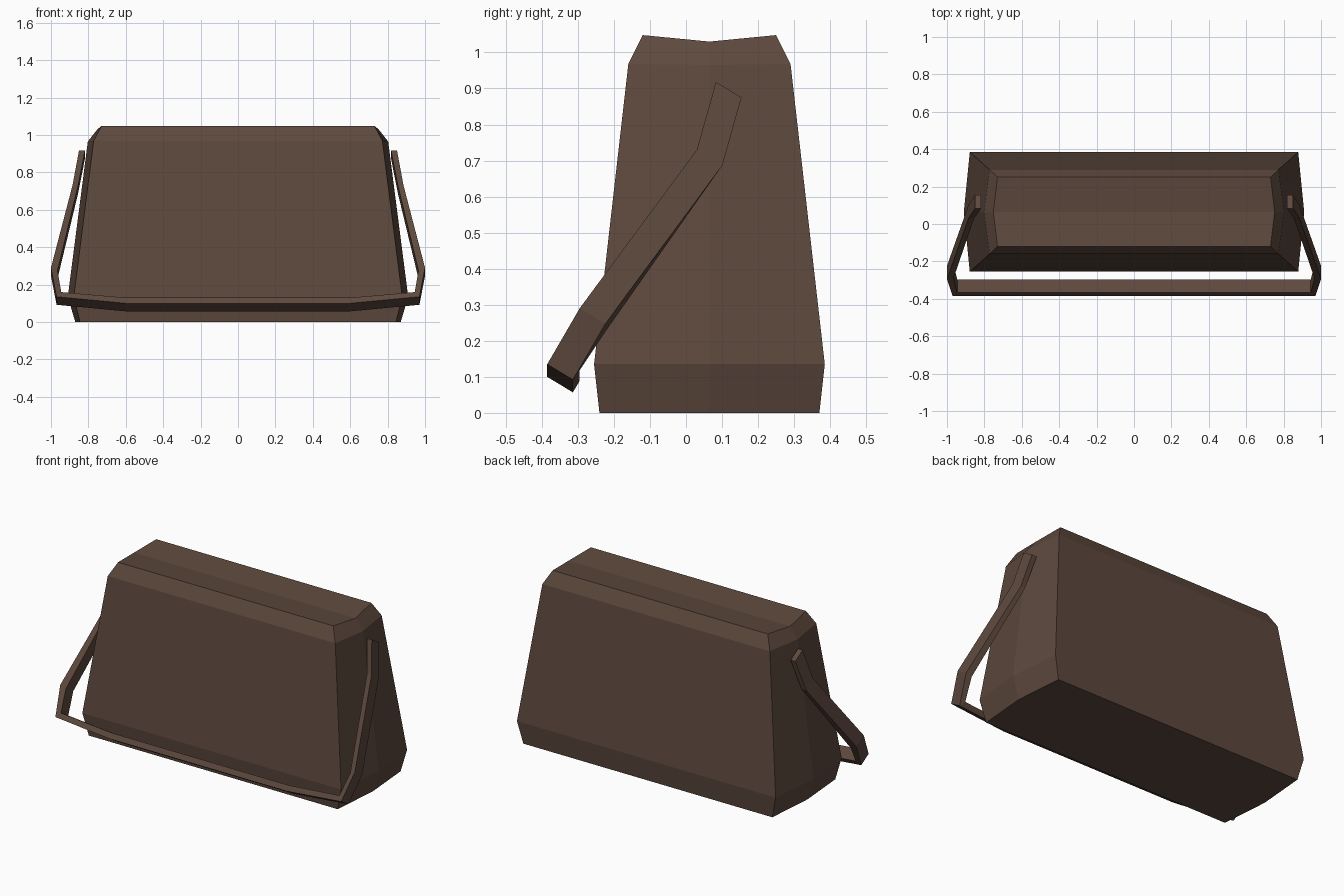
import bpy, bmesh
from mathutils import Vector

if "Cube" in bpy.data.objects:
    bpy.data.objects.remove(bpy.data.objects["Cube"])

brown = bpy.data.materials.new("dark_brown_leather")
brown.diffuse_color = (0.11, 0.066, 0.047, 1)
brown.use_nodes = True
brown.node_tree.nodes["Principled BSDF"].inputs["Base Color"].default_value = brown.diffuse_color


def loft(name, rings):
    """Skin a list of closed rings with flat quads and capped ends."""
    bm = bmesh.new()
    loops = [[bm.verts.new(p) for p in ring] for ring in rings]
    n = len(loops[0])
    for a, b in zip(loops, loops[1:]):
        for i in range(n):
            j = (i + 1) % n
            bm.faces.new((a[i], a[j], b[j], b[i]))
    caps = [bm.faces.new(loops[0]), bm.faces.new(loops[-1])]
    if n == 6:  # split the body caps along the centre crease
        for lp in (loops[0], loops[-1]):
            bmesh.utils.face_split(next(f for f in caps if lp[2] in f.verts), lp[2], lp[5])
    bmesh.ops.recalc_face_normals(bm, faces=bm.faces)
    mesh = bpy.data.meshes.new(name)
    bm.to_mesh(mesh)
    bm.free()
    mesh.materials.append(brown)
    obj = bpy.data.objects.new(name, mesh)
    bpy.context.collection.objects.link(obj)
    return obj


# Bag body: hexagonal sections (z, crease z, corner x, crease x, half depth)
MID = 0.065
body = []
for z, zm, xc, xm, d in [(0, 0, 0.845, 0.87, 0.305),
                         (0.135, 0.135, 0.878, 0.91, 0.32),
                         (0.968, 0.965, 0.772, 0.803, 0.225),
                         (1.048, 1.03, 0.73, 0.752, 0.185)]:
    body.append([(-xc, MID - d, z), (xc, MID - d, z), (xm, MID, zm),
                 (xc, MID + d, z), (-xc, MID + d, z), (-xm, MID, zm)])
loft("bag_body", body)

# Strap: outer and inner edge along the right half, swept by one width vector
WIDTH = Vector((0, 0.071, -0.043))
half = [((0.85, 0.083, 0.918), (0.818, 0.083, 0.918)),
        ((0.885, 0.03, 0.73), (0.855, 0.03, 0.73)),
        ((1.0, -0.295, 0.29), (0.965, -0.29, 0.275)),
        ((0.97, -0.385, 0.135), (0.945, -0.367, 0.16)),
        ((0.6, -0.385, 0.10), (0.6, -0.367, 0.13))]
right = [[Vector(o), Vector(i), Vector(i) + WIDTH, Vector(o) + WIDTH] for o, i in half]
left = [[Vector((-p.x, p.y, p.z)) for p in ring] for ring in reversed(right)]
loft("strap", right + left)
